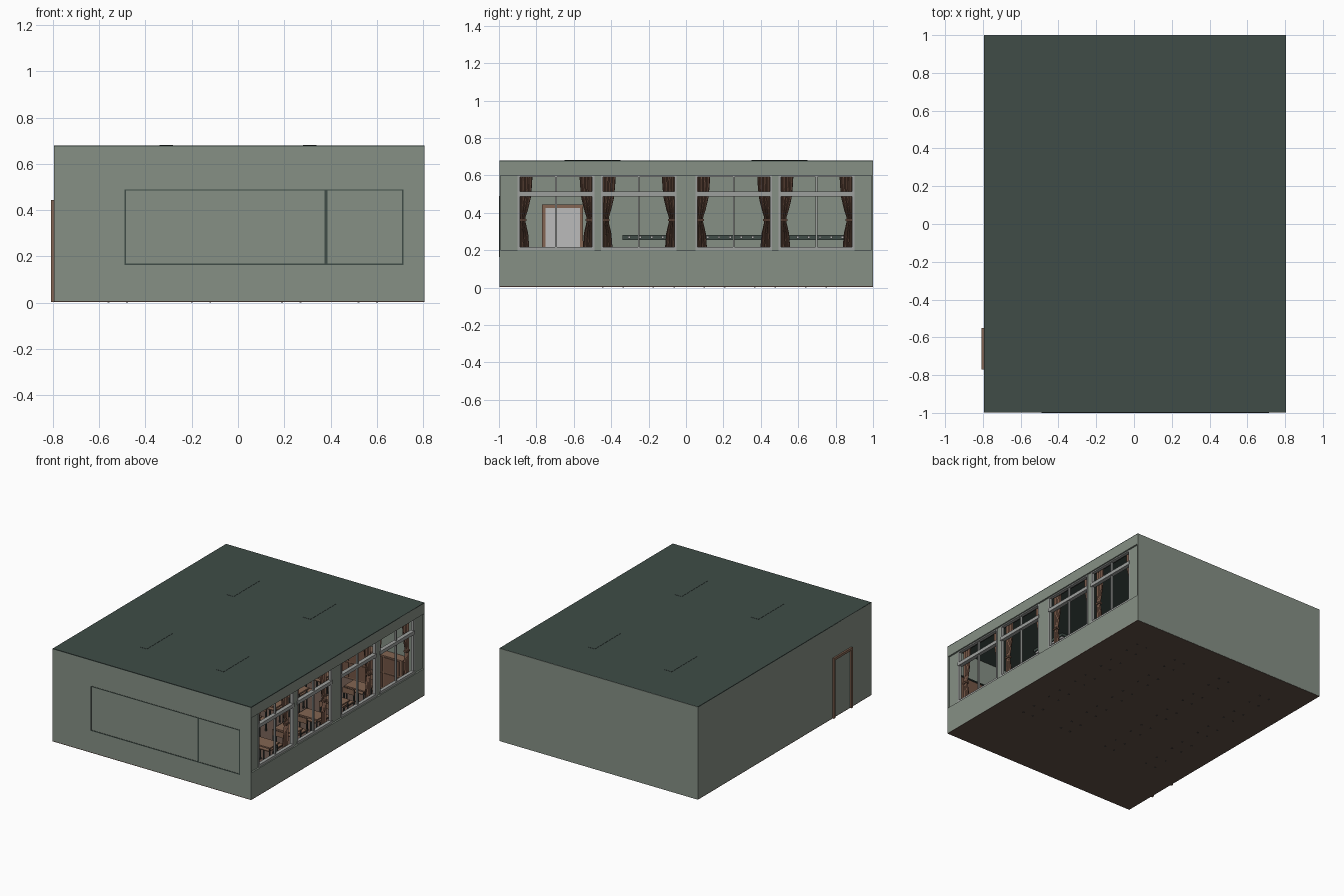
import bpy, bmesh, math

# ---------- materials ----------
def mat(name, c):
    m = bpy.data.materials.new(name)
    m.diffuse_color = (*c, 1)
    return m

WALL = mat("wall_grey_green", (0.24, 0.28, 0.235))
GREEN = mat("dark_green", (0.050, 0.073, 0.063))
FLOOR = mat("floor_brown", (0.12, 0.078, 0.062))
WOOD = mat("wood", (0.23, 0.13, 0.085))
CLOTH = mat("curtain_brown", (0.17, 0.09, 0.06))
LIGHT = mat("light_grey", (0.50, 0.50, 0.50))
METAL = mat("dark_metal", (0.06, 0.065, 0.06))
FRAME = mat("window_grey", (0.34, 0.35, 0.34))

# ---------- helpers ----------
def add_box(bm, x0, x1, y0, y1, z0, z1):
    v = [bm.verts.new((x, y, z)) for x in (x0, x1) for y in (y0, y1) for z in (z0, z1)]
    for f in ((0, 1, 3, 2), (4, 6, 7, 5), (0, 4, 5, 1), (2, 3, 7, 6), (0, 2, 6, 4), (1, 5, 7, 3)):
        bm.faces.new([v[i] for i in f])

def finish(name, bm, m):
    bmesh.ops.recalc_face_normals(bm, faces=bm.faces)
    me = bpy.data.meshes.new(name)
    bm.to_mesh(me)
    bm.free()
    me.materials.append(m)
    ob = bpy.data.objects.new(name, me)
    bpy.context.collection.objects.link(ob)
    return ob

def boxes(name, items, m):
    bm = bmesh.new()
    for it in items:
        add_box(bm, *it)
    return finish(name, bm, m)

X0, X1, Y, H, T = -0.795, 0.805, 0.998, 0.68, 0.006

# ---------- room shell ----------
boxes("floor", [(X0, X1, -Y, Y, 0.003, 0.008)], FLOOR)
boxes("ceiling", [(X0, X1, -Y, Y, H - 0.006, H)], GREEN)
boxes("front_wall", [(X0, X1, -Y, -Y + T, 0.004, H - 0.001)], WALL)
boxes("back_wall", [(X0, X1, Y - T, Y + 0.002, 0.004, H - 0.001)], WALL)
boxes("left_wall", [(X0, X0 + T, -Y, Y, 0.004, H - 0.001)], WALL)
boxes("window_wall", [(X1 - 0.03, X1, -Y, Y, 0.004, 0.2),
                      (X1 - 0.03, X1, -Y, Y, 0.6, H - 0.001)], WALL)
boxes("window_pillars", [(X1 - 0.03, X1 - 0.012, a, b, 0.2, 0.6) for a, b in
                         ((-Y, -0.9), (-0.49, -0.455), (-0.05, 0.05), (0.46, 0.495), (0.9, Y))], WALL)

# ---------- windows and curtains ----------
WINDOWS = ((-0.9, -0.49), (-0.455, -0.05), (0.05, 0.46), (0.495, 0.9))
bars = []
for a, b in WINDOWS:
    c = (a + b) / 2
    bars += [(0.772, 0.795, a, a + 0.012, 0.2, 0.6), (0.772, 0.795, b - 0.012, b, 0.2, 0.6),
             (0.772, 0.797, a, b, 0.2, 0.218), (0.772, 0.795, a, b, 0.592, 0.6),
             (0.770, 0.799, a, b, 0.488, 0.513),
             (0.776, 0.790, c - 0.005, c + 0.005, 0.2, 0.6)]
boxes("window_frames", bars, FRAME)

# width of a tied curtain at some heights
PROFILE = ((0.61, 0.068), (0.54, 0.064), (0.48, 0.058), (0.42, 0.044),
           (0.375, 0.030), (0.35, 0.030), (0.29, 0.044), (0.19, 0.052))

def curtain(bm, y, side):
    n, rows = 16, []
    for z, w in PROFILE:
        rows.append([bm.verts.new((0.75 + 0.009 * math.sin(i / n * math.pi * 7),
                                   y + side * w * i / n, z)) for i in range(n + 1)])
    for r, s in zip(rows, rows[1:]):
        for i in range(n):
            bm.faces.new((r[i], r[i + 1], s[i + 1], s[i]))

bm = bmesh.new()
ties = []
for a, b in WINDOWS:
    for y, s in ((a + 0.012, 1), (b - 0.012, -1)):
        curtain(bm, y, s)
        e = sorted((y - s * 0.004, y + s * 0.035))
        ties.append((0.738, 0.762, e[0], e[1], 0.356, 0.368))
finish("curtains", bm, CLOTH).modifiers.new("thickness", 'SOLIDIFY').thickness = 0.003
boxes("curtain_ties", ties, CLOTH)
boxes("curtain_rails", [(0.745, 0.755, -0.9, -0.05, 0.61, 0.618),
                        (0.745, 0.755, 0.05, 0.9, 0.61, 0.618)], METAL)

# ---------- door ----------
boxes("door_frame", [(-0.807, -0.778, -0.77, -0.752, 0.004, 0.443),
                     (-0.807, -0.778, -0.568, -0.55, 0.004, 0.443),
                     (-0.807, -0.778, -0.752, -0.568, 0.425, 0.443)], WOOD)
boxes("door", [(-0.793, -0.783, -0.752, -0.568, 0.008, 0.425)], LIGHT)
boxes("door_handle", [(-0.783, -0.772, -0.6, -0.585, 0.2, 0.21)], METAL)

# ---------- coat rail with pegs ----------
boxes("coat_rail", [(X0 + T, -0.78, -0.34, 0.86, 0.254, 0.28)], GREEN)
boxes("coat_pegs", [(-0.78, -0.766, -0.31 + i * 0.06, -0.297 + i * 0.06, 0.262, 0.275)
                    for i in range(20)], LIGHT)

# ---------- boards on the front wall ----------
boxes("chalkboard", [(-0.484, 0.374, -0.99, -0.982, 0.17, 0.484)], GREEN)
boxes("notice_board", [(0.386, 0.709, -0.99, -0.984, 0.17, 0.48)], CLOTH)
rim = []
for a, b in ((-0.49, 0.38), (0.38, 0.715)):
    rim += [(a, b, -1, -0.978, 0.163, 0.17), (a, b, -1, -0.978, 0.484, 0.49),
            (a, a + 0.006, -1, -0.978, 0.163, 0.49), (b - 0.006, b, -1, -0.978, 0.163, 0.49)]
boxes("board_rims", rim, GREEN)
boxes("chalk_tray", [(-0.3, 0.2, -0.98, -0.96, 0.16, 0.166)], WOOD)

# ---------- ceiling lamps ----------
lamps, tubes = [], []
for x in (-0.31, 0.31):
    for y in (-0.5, 0.5):
        lamps.append((x - 0.03, x + 0.03, y - 0.15, y + 0.15, 0.655, 0.6815))
        tubes += [(x + d - 0.006, x + d + 0.006, y - 0.14, y + 0.14, 0.643, 0.655) for d in (-0.015, 0.015)]
boxes("lamp_housings", lamps, GREEN)
boxes("lamp_tubes", tubes, LIGHT)

# ---------- lockers along the back wall ----------
boxes("lockers", [(-0.7, 0.68, 0.92, 0.992, 0.008, 0.25)], WOOD)
boxes("locker_doors", [(-0.69 + i * 0.136, -0.566 + i * 0.136, 0.915, 0.92, z, z + 0.105)
                       for i in range(10) for z in (0.02, 0.135)], CLOTH)

# ---------- pupils' desks and chairs ----------
desk_wood, desk_legs, chair_wood, chair_legs = [], [], [], []
L = 0.004
for x in (-0.52, -0.16, 0.23, 0.56):
    for k in range(5):
        y = -0.39 + 0.271 * k
        for sx in (-0.04, 0.04):
            for sy, top in ((-0.055, 0.1), (0.055, 0.19)):
                chair_legs.append((x + sx - L, x + sx + L, y + sy - L, y + sy + L, 0, top))
        chair_wood.append((x - 0.045, x + 0.045, y - 0.06, y + 0.05, 0.1, 0.108))
        chair_wood.append((x - 0.045, x + 0.045, y + 0.046, y + 0.052, 0.15, 0.19))
        d = y - 0.1
        desk_wood.append((x - 0.08, x + 0.08, d - 0.055, d + 0.055, 0.155, 0.165))
        desk_wood.append((x - 0.065, x + 0.065, d - 0.045, d + 0.045, 0.128, 0.134))
        for sx in (-0.068, 0.068):
            desk_legs.append((x + sx - L, x + sx + L, d - 0.05, d + 0.05, 0.008, 0.016))
            for sy in (-0.043, 0.043):
                desk_legs.append((x + sx - L, x + sx + L, d + sy - L, d + sy + L, 0.008, 0.155))
boxes("desk_tops", desk_wood, WOOD)
boxes("desk_legs", desk_legs, METAL)
boxes("chair_seats", chair_wood, WOOD)
boxes("chair_legs", chair_legs, METAL)

# ---------- teacher's desk ----------
boxes("teacher_desk", [(-0.17, 0.17, -0.82, -0.68, 0.165, 0.177),
                       (-0.16, -0.148, -0.81, -0.69, 0.008, 0.165),
                       (0.148, 0.16, -0.81, -0.69, 0.008, 0.165),
                       (-0.148, 0.148, -0.7, -0.69, 0.05, 0.165)], WOOD)
